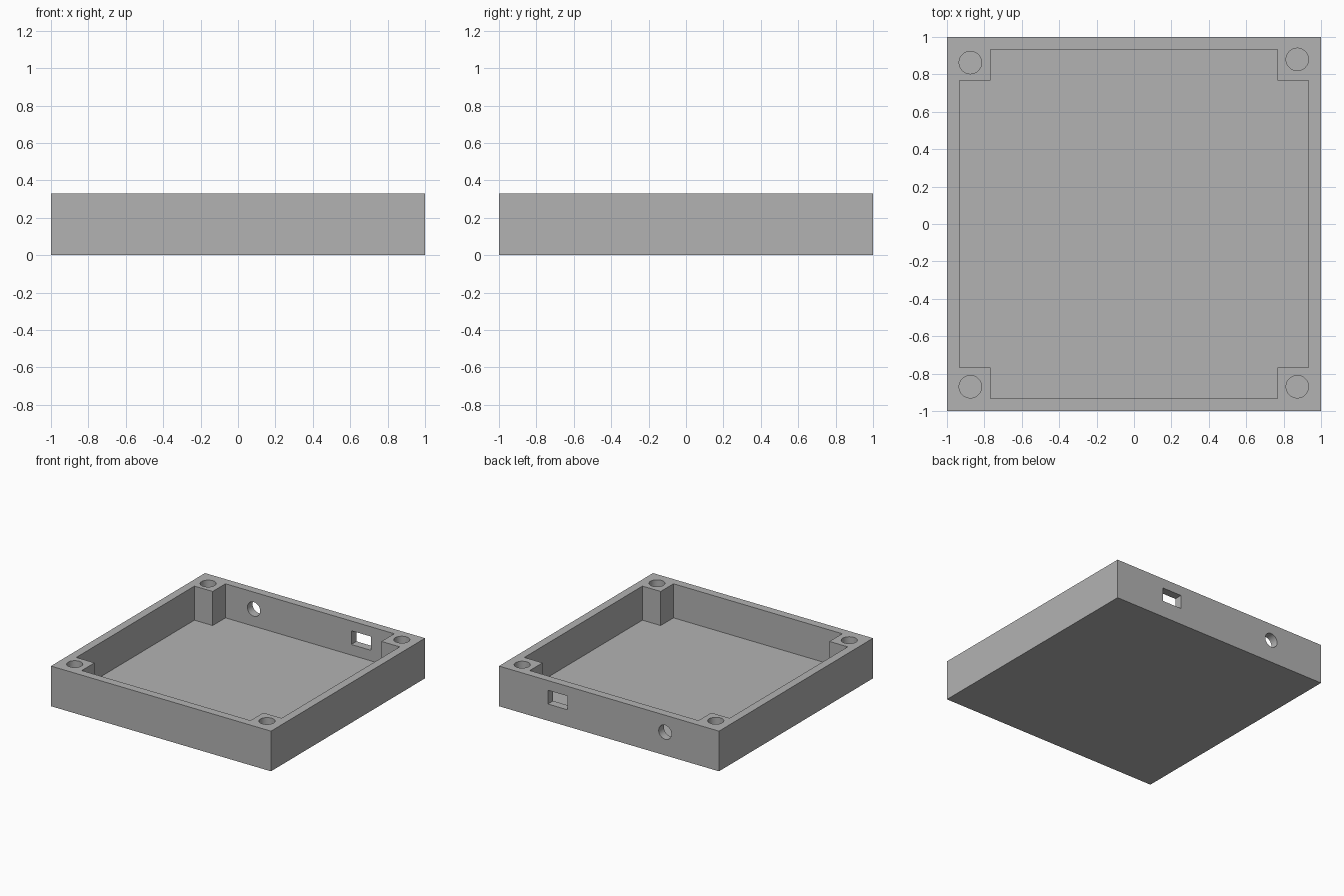
import bpy
import bmesh
from mathutils import Matrix, Vector

HEIGHT, FLOOR = 0.33, 0.05
INNER, POST = 0.933, 0.767

cube = bpy.data.objects.get("Cube")
if cube:
    bpy.data.objects.remove(cube, do_unlink=True)

grey = bpy.data.materials.new("light grey")
grey.use_nodes = True
colour = (0.45, 0.45, 0.45, 1)
grey.diffuse_color = colour
grey.node_tree.nodes["Principled BSDF"].inputs["Base Color"].default_value = colour


def make_object(name, bm):
    bmesh.ops.recalc_face_normals(bm, faces=bm.faces)
    mesh = bpy.data.meshes.new(name)
    bm.to_mesh(mesh)
    bm.free()
    mesh.materials.append(grey)
    obj = bpy.data.objects.new(name, mesh)
    bpy.context.collection.objects.link(obj)
    return obj


def box(name, low, high):
    low, high = Vector(low), Vector(high)
    bm = bmesh.new()
    size = Matrix.Diagonal((*(high - low), 1))
    bmesh.ops.create_cube(bm, size=1, matrix=Matrix.Translation((low + high) / 2) @ size)
    return make_object(name, bm)


def cylinder(name, centre, radius, depth, axis):
    bm = bmesh.new()
    turn = Vector((0, 0, 1)).rotation_difference(Vector(axis)).to_matrix().to_4x4()
    bmesh.ops.create_cone(bm, cap_ends=True, segments=48, radius1=radius, radius2=radius,
                          depth=depth, matrix=Matrix.Translation(centre) @ turn)
    return make_object(name, bm)


def prism(name, outline, bottom, top):
    bm = bmesh.new()
    face = bm.faces.new([bm.verts.new((x, y, bottom)) for x, y in outline])
    new = bmesh.ops.extrude_face_region(bm, geom=[face])["geom"]
    bmesh.ops.translate(bm, vec=(0, 0, top - bottom),
                        verts=[v for v in new if isinstance(v, bmesh.types.BMVert)])
    return make_object(name, bm)


# Solid block that becomes the open tray
tray = box("enclosure_tray", (-1, -1, 0), (1, 1, HEIGHT))

# Inner pocket, notched at the corners to leave the screw posts
outline = []
for sx, sy in ((1, 1), (-1, 1), (-1, -1), (1, -1)):
    corner = [(INNER * sx, POST * sy), (POST * sx, POST * sy), (POST * sx, INNER * sy)]
    outline += corner if sx == sy else corner[::-1]
cutters = [prism("pocket_cutter", outline, FLOOR, HEIGHT + 0.1)]

# Screw holes in the posts
for x, y in ((-0.875, 0.863), (0.873, 0.88), (-0.875, -0.87), (0.873, -0.87)):
    cutters.append(cylinder("screw_hole_cutter", (x, y, HEIGHT), 0.06,
                            2 * (HEIGHT - FLOOR), (0, 0, 1)))

# Round cable hole and rectangular port through the back wall
cutters.append(cylinder("cable_hole_cutter", (-0.51, 0.97, 0.19), 0.058, 0.2, (0, 1, 0)))
cutters.append(box("port_cutter", (0.377, 0.87, 0.137), (0.555, 1.07, 0.25)))

# Cut everything out of the block
bpy.context.view_layer.objects.active = tray
for cutter in cutters:
    cut = tray.modifiers.new("cut", 'BOOLEAN')
    cut.operation = 'DIFFERENCE'
    cut.solver = 'EXACT'
    cut.object = cutter
    bpy.ops.object.modifier_apply(modifier=cut.name)
    bpy.data.objects.remove(cutter, do_unlink=True)

# Smooth the bores, keep the box edges sharp
bpy.ops.object.select_all(action='DESELECT')
tray.select_set(True)
bpy.ops.object.shade_smooth_by_angle(angle=0.5)
